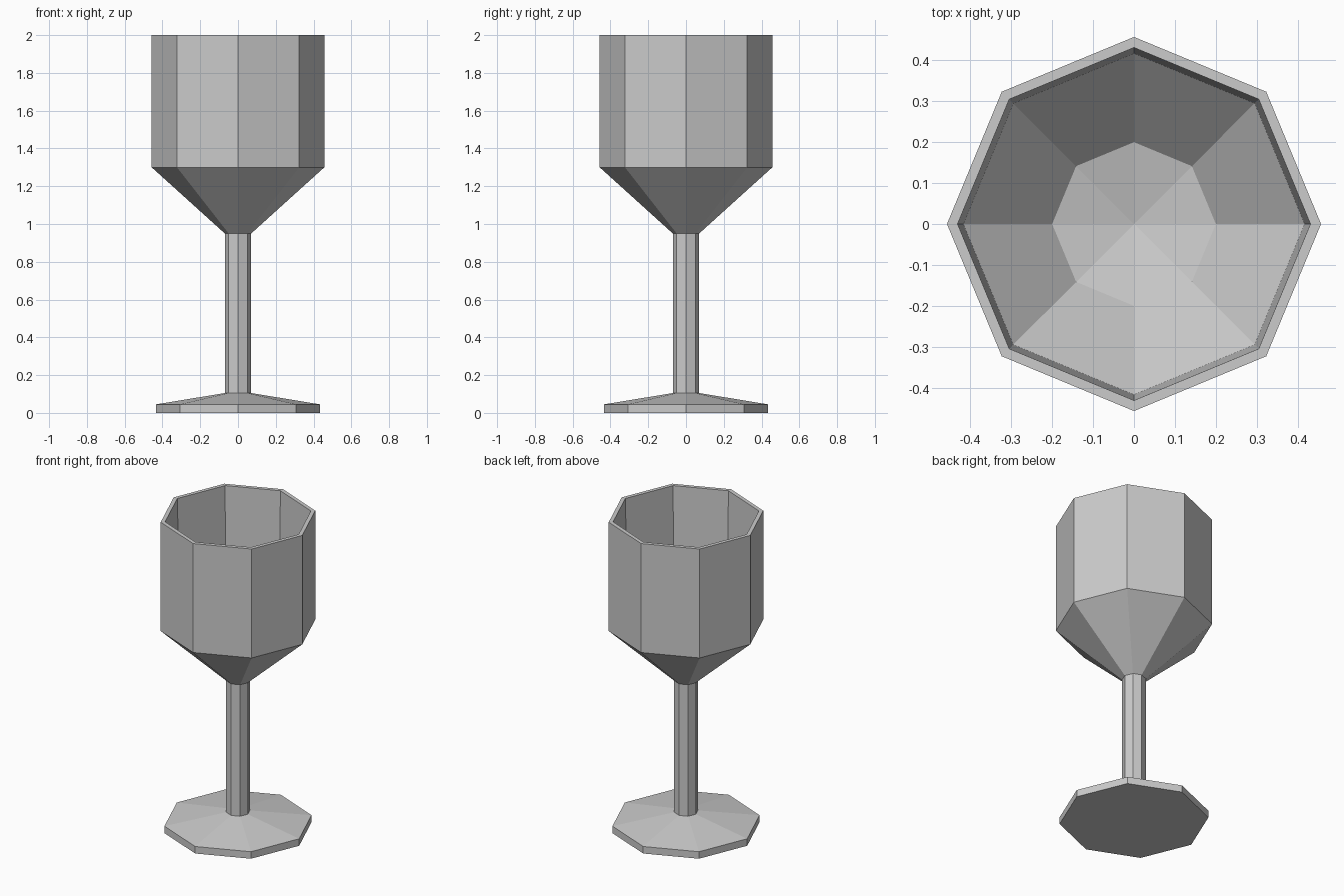
import bpy, bmesh, math

cube = bpy.data.objects.get("Cube")
if cube:
    bpy.data.objects.remove(cube, do_unlink=True)

SIDES = 8

grey = bpy.data.materials.new("plain_grey")
grey.use_nodes = True
colour = (0.6, 0.6, 0.6, 1)
grey.diffuse_color = colour
grey.node_tree.nodes["Principled BSDF"].inputs["Base Color"].default_value = colour


def lathe(name, profile):
    """Turn a (radius, height) profile into a faceted part; radius 0 closes it."""
    bm = bmesh.new()
    rings = []
    for r, z in profile:
        if r == 0:
            rings.append([bm.verts.new((0, 0, z))] * SIDES)
        else:
            angles = [math.tau * i / SIDES for i in range(SIDES)]
            rings.append([bm.verts.new((r * math.cos(a), r * math.sin(a), z)) for a in angles])
    for low, high in zip(rings, rings[1:]):
        for i in range(SIDES):
            j = (i + 1) % SIDES
            corners = dict.fromkeys((low[i], low[j], high[j], high[i]))
            bm.faces.new(list(corners))
    mesh = bpy.data.meshes.new(name)
    bm.to_mesh(mesh)
    bm.free()
    mesh.materials.append(grey)
    obj = bpy.data.objects.new(name, mesh)
    bpy.context.collection.objects.link(obj)
    return obj


STEM_R, FOOT_TOP, BOWL_BASE = 0.07, 0.105, 0.95

# Flat foot with a gently sloping top
lathe("foot", [(0, 0), (0.435, 0), (0.435, 0.045), (STEM_R, FOOT_TOP)])

# Straight stem
lathe("stem", [(STEM_R, FOOT_TOP), (STEM_R, BOWL_BASE)])

# Hollow bowl: outer cone and wall, rim, then the inside down to its floor
lathe("bowl", [(STEM_R, BOWL_BASE), (0.457, 1.3), (0.457, 2), (0.431, 2),
               (0.417, 1.32), (0.2, 1.1), (0, 1.055)])
